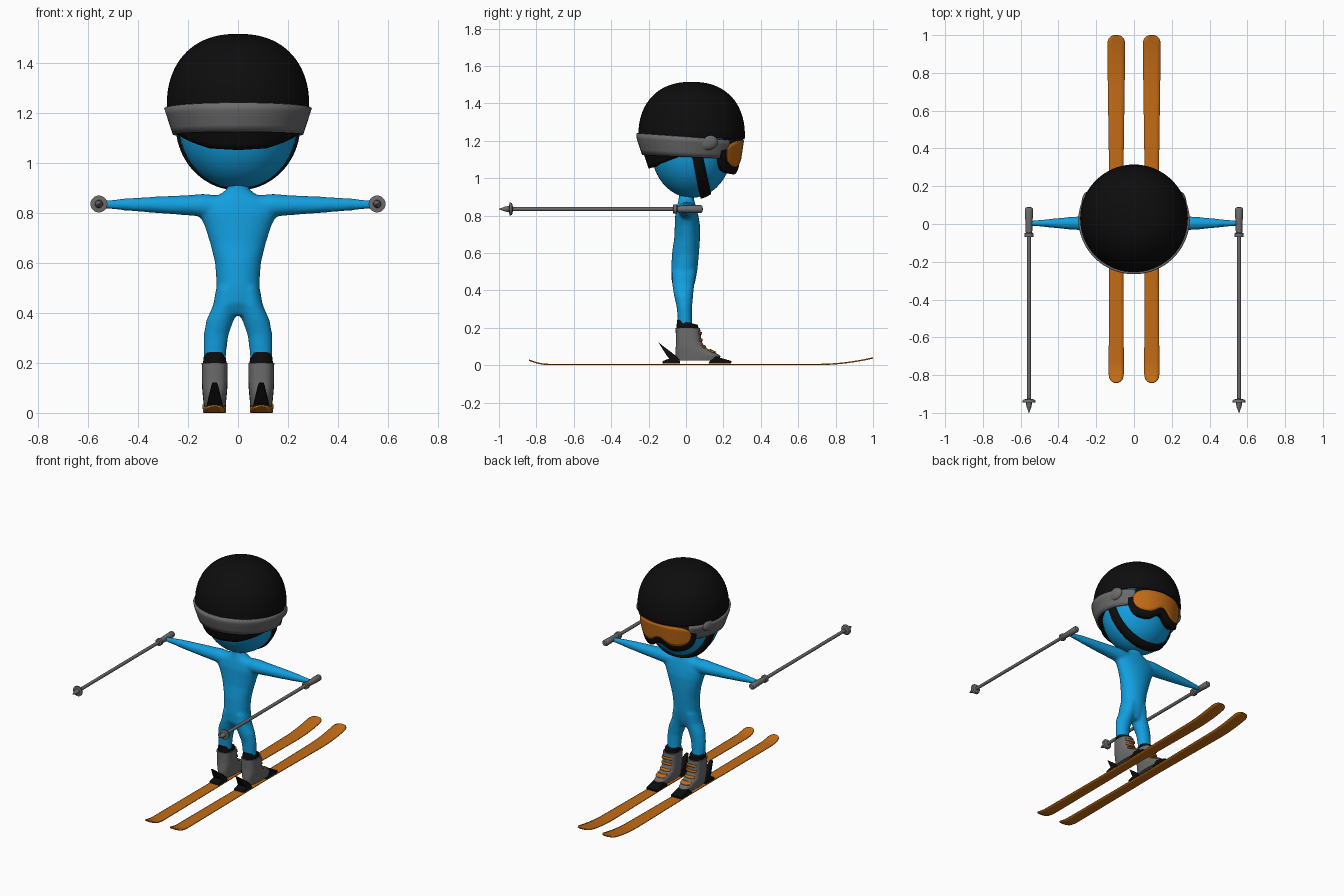
import bpy, bmesh, math
from mathutils import Vector
from math import sin, cos, pi, radians, exp

if "Cube" in bpy.data.objects:
    bpy.data.objects.remove(bpy.data.objects["Cube"])


def material(name, rgb):
    m = bpy.data.materials.new(name)
    m.diffuse_color = (*rgb, 1)
    m.use_nodes = True
    m.node_tree.nodes["Principled BSDF"].inputs["Base Color"].default_value = m.diffuse_color
    return m


BLUE = material("suit blue", (0.006, 0.35, 0.75))
BLACK = material("black", (0.004, 0.004, 0.004))
GRAY = material("gray", (0.15, 0.15, 0.15))
ORANGE = material("orange", (0.55, 0.15, 0.008))


def tab(t, u):
    """Linear interpolation through a table of tuples, u in 0..1."""
    k = min(u * (len(t) - 1), len(t) - 1.000001)
    i = int(k)
    return [a + (b - a) * (k - i) for a, b in zip(t[i], t[i + 1])]


def at(t, x):
    """Value of a table keyed by its first column."""
    for a, b in zip(t, t[1:]):
        if x <= b[0]:
            f = max(0, (x - a[0]) / (b[0] - a[0]))
            return [p + (q - p) * f for p, q in zip(a, b)]
    return list(t[-1])


def surf(bm, f, nu, nv, loop=False):
    """Grid surface; loop closes it round v and caps both ends."""
    n = nv if loop else nv + 1
    rows = [[bm.verts.new(f(i / nu, j / nv)) for j in range(n)] for i in range(nu + 1)]
    for r, s in zip(rows, rows[1:]):
        for j in range(nv):
            k = (j + 1) % n
            bm.faces.new((r[j], r[k], s[k], s[j]))
    if loop:
        bm.faces.new(rows[0])
        bm.faces.new(rows[-1])


def finish(name, bm, mat, mirror=False, thick=0, bevel=0, angle=40):
    bmesh.ops.remove_doubles(bm, verts=bm.verts, dist=0.0002)
    bmesh.ops.recalc_face_normals(bm, faces=bm.faces)
    me = bpy.data.meshes.new(name)
    bm.to_mesh(me)
    bm.free()
    me.materials.append(mat)
    ob = bpy.data.objects.new(name, me)
    bpy.context.collection.objects.link(ob)
    bpy.ops.object.select_all(action='DESELECT')
    ob.select_set(True)
    bpy.context.view_layer.objects.active = ob
    bpy.ops.object.shade_smooth_by_angle(angle=radians(angle))
    if thick:
        s = ob.modifiers.new("thickness", 'SOLIDIFY')
        s.thickness, s.offset = thick, 0
    if bevel:
        b = ob.modifiers.new("bevel", 'BEVEL')
        b.width, b.segments = bevel, 2
    if mirror:
        ob.modifiers.new("mirror", 'MIRROR').use_mirror_merge = False
    return ob


def make(name, f, nu, nv, mat, loop=False, **kw):
    bm = bmesh.new()
    surf(bm, f, nu, nv, loop)
    return finish(name, bm, mat, **kw)


def oval(v, power=1.0):
    c, s = cos(2 * pi * v), sin(2 * pi * v)
    return math.copysign(abs(c) ** power, c), math.copysign(abs(s) ** power, s)


# Body: torso, legs and arms fused by remeshing. Rows: centre x, half x, y back, y front, z
TORSO = [(0, .05, -.05, .03, .39), (0, .088, -.076, .048, .44), (0, .085, -.08, .06, .5),
         (0, .092, -.075, .07, .6), (0, .112, -.063, .075, .68), (0, .135, -.06, .075, .75),
         (0, .16, -.058, .066, .8), (0, .145, -.05, .055, .845), (0, .07, -.042, .045, .875),
         (0, .04, -.038, .042, .9), (0, .04, -.038, .042, .95)]
LEG = [(.093, .043, -.045, .035, .18), (.092, .046, -.045, .033, .25), (.088, .05, -.05, .033, .31),
       (.072, .055, -.064, .038, .37), (.05, .05, -.074, .045, .43), (.042, .045, -.075, .055, .5)]
# Rows: x, z, half z, half y
ARM = [(.08, .83, .04, .045), (.14, .83, .046, .048), (.2, .83, .041, .043), (.35, .832, .032, .033),
       (.45, .833, .025, .023), (.565, .833, .014, .012)]


def tube(table, side):
    def f(u, v):
        cx, hx, y0, y1, z = tab(table, u)
        c, s = oval(v)
        return (side * cx + hx * c, (y0 + y1) / 2 + (y1 - y0) / 2 * s, z)
    return f


def arm(side):
    def f(u, v):
        x, z, hz, hy = tab(ARM, u)
        c, s = oval(v)
        return (side * x, .004 + hy * c, z + hz * s)
    return f


bm = bmesh.new()
surf(bm, tube(TORSO, 1), 40, 32, True)
for side in (-1, 1):
    surf(bm, tube(LEG, side), 20, 24, True)
    surf(bm, arm(side), 20, 20, True)
body = finish("body", bm, BLUE)
r = body.modifiers.new("fuse", 'REMESH')
r.mode, r.voxel_size, r.use_smooth_shade = 'VOXEL', .009, True
s = body.modifiers.new("soften", 'SMOOTH')
s.factor, s.iterations = .5, 8

# Head
CY = .03


def head(u, v):
    c, s = oval(v)
    return (.237 * sin(pi * u) * c, CY + .215 * sin(pi * u) * s, 1.15 - .255 * cos(pi * u))


make("head", head, 24, 40, BLUE)

# Helmet shell with a rim that drops towards the back (angle 0 = face)
RIM = [(0, 1.21), (80, 1.215), (96, 1.13), (125, 1.09), (150, 1.06), (180, 1.053)]


def polar(deg, rad, z):
    return (rad * sin(radians(deg)), CY + rad * cos(radians(deg)), z)


def helmet(u, v):
    deg = 360 * v - 180
    if u <= .75:
        t = u / .75 * pi / 2
        p = 2 / 2.3
        return polar(deg, .277 * sin(t) ** p, 1.22 + .287 * max(0, cos(t)) ** p)
    z = 1.22 + (at(RIM, abs(deg))[1] - 1.22) * (u - .75) * 4
    return polar(deg, .277 - .33 * (1.22 - z), z)


make("helmet", helmet, 28, 72, BLACK, thick=.016)


# Goggle strap round the helmet
def strap(u, v):
    deg = 42 + 276 * u
    k = (1 + cos(radians(deg))) / 2
    z = 1.183 - .033 * k + (v - .5) * (.115 - .02 * k)
    rad = .289 - .33 * max(0, 1.22 - z) - .012 * max(0, cos(radians(deg)))
    return polar(deg, rad, z)


make("goggle_strap", strap, 60, 4, GRAY, thick=.014)


# Goggles: curved frame and lens with a nose notch
def goggles(width, top, bottom, notch, rad):
    def f(u, v):
        w = -cos(pi * u)
        h = max(.02, 1 - abs(w) ** 4) ** .4
        mid = (top + bottom) / 2 + .01
        up = mid + (top - mid) * h
        low = mid + (bottom - mid) * h + notch * exp(-(w * width / 13) ** 2)
        z = low + (up - low) * v
        return polar(w * width, rad - .15 * (1.2 - z), z)
    return f


make("goggle_frame", goggles(53, 1.225, 1.02, .045, .25), 40, 6, BLACK, thick=.046)
make("goggle_lens", goggles(45, 1.203, 1.055, .05, .276), 40, 6, ORANGE, thick=.008)


# Ear pads above the strap and the chin strap under the head
def ear(u, v):
    c, s = oval(v)
    return (.248 + .03 * cos(pi * u), .105 + .065 * sin(pi * u) * c, 1.195 + .048 * sin(pi * u) * s)


make("ear_pad", ear, 12, 20, GRAY, mirror=True)


def chin(u, v):
    t = radians(-84 + 168 * u)
    y = .055 + .05 * cos(t) + (v - .5) * .055
    k = 1.025 * math.sqrt(1 - ((y - CY) / .215) ** 2)
    return (.237 * k * sin(t), y, 1.15 - .255 * k * cos(t))


make("chin_strap", chin, 40, 2, BLACK, thick=.012)

# Boots. Rows: z, y back, y front, half width
FX = .093
BOOT = [(.024, -.05, .175, .042), (.05, -.055, .185, .046), (.072, -.057, .15, .048),
        (.095, -.055, .1, .05), (.13, -.053, .082, .051), (.2, -.056, .075, .052)]


def boot_point(z, v, grow=0):
    _, y0, y1, hx = at(BOOT, z)
    c, s = oval(v, .75)
    return (FX + (hx + grow) * c, (y0 + y1) / 2 + ((y1 - y0) / 2 + grow) * s, z)


make("boot", lambda u, v: boot_point(.024 + .176 * u, v), 22, 36, GRAY, loop=True, mirror=True)


def cuff(u, v):
    c, s = oval(v, .85)
    return (FX + (.049 - .006 * u) * c, .008 + (.061 - .006 * u) * s, .185 + u * (.045 - .014 * s))


make("boot_cuff", cuff, 4, 28, BLACK, loop=True, mirror=True)
for z in (.075, .1, .135, .17):
    make("boot_buckle", lambda u, v: boot_point(z + (v - .5) * .014, .15 + .2 * u, .003),
         14, 1, ORANGE, mirror=True, thick=.008)


# Bindings: side profiles (y, z) extruded across the ski, narrowing upwards
def binding(name, pts, half, taper):
    def f(u, v):
        y, z = pts[round(v * len(pts)) % len(pts)]
        return (FX + (2 * u - 1) * max(.006, half - taper * z), y, z)
    make(name, f, 1, len(pts), BLACK, loop=True, mirror=True, bevel=.003)


binding("heel_binding", [(-.125, .008), (-.03, .008), (-.035, .03), (-.06, .055), (-.148, .122),
                         (-.105, .055), (-.09, .035), (-.125, .022)], .04, .24)
binding("toe_binding", [(.12, .008), (.24, .008), (.245, .022), (.2, .035), (.155, .048), (.13, .03)], .04, .1)

# Skis: sidecut outline with upturned ends
WIDTH = [(-.84, .04), (-.7, .04), (.1, .0355), (.9, .047), (1, .047)]


def ski(u, v):
    y = .08 - .92 * cos(pi * u)
    d = min(1, max(0, (y - .95) / .05, (-.79 - y) / .05))
    hw = at(WIDTH, y)[1] * max(.03, 1 - d ** 2.4) ** .42
    z = .004 + .035 * max(0, (y - .7) / .3) ** 2 + .024 * max(0, (-.73 - y) / .11) ** 2
    return (FX + .001 + hw * (2 * v - 1), y, z)


make("ski", ski, 70, 4, ORANGE, mirror=True, thick=.007)

# Poles: profile (y, radius) turned about the shaft
POLE = [(.09, .001), (.088, .016), (.08, .021), (.03, .02), (-.045, .017), (-.05, .024), (-.068, .024),
        (-.07, .011), (-.925, .0105), (-.93, .03), (-.936, .034), (-.944, .034), (-.946, .016),
        (-.965, .014), (-1, .001)]


def pole(u, v):
    y, rad = POLE[round(u * (len(POLE) - 1))]
    c, s = oval(v)
    return (.556 + rad * c, y, .835 + rad * s)


make("ski_pole", pole, len(POLE) - 1, 20, GRAY, loop=True, mirror=True)
